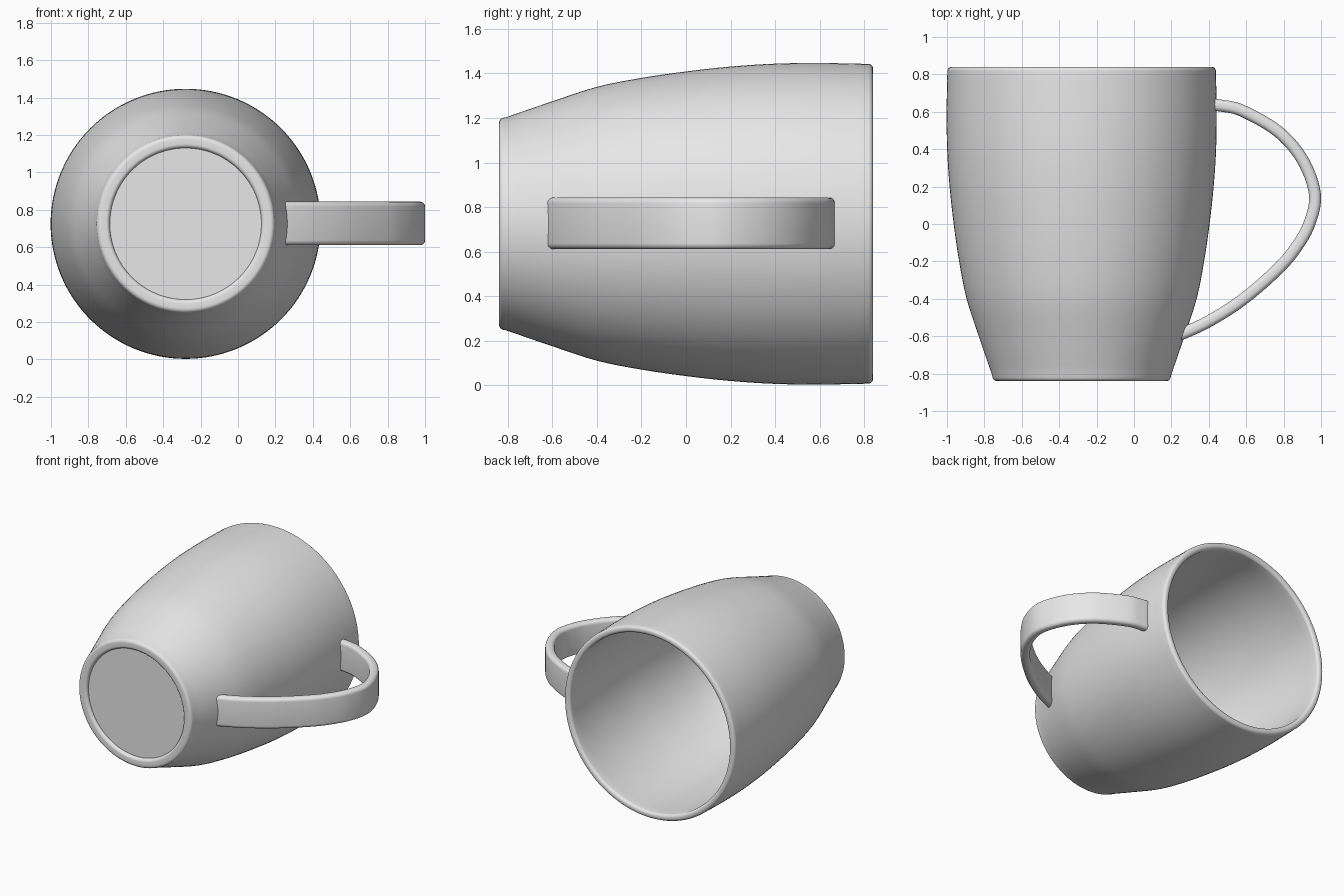
import bpy, bmesh, math
from mathutils import Vector

default = bpy.data.objects.get("Cube")
if default:
    bpy.data.objects.remove(default, do_unlink=True)

AXIS_X, AXIS_Z = -0.28, 0.725
SEGMENTS = 128

glaze = bpy.data.materials.new("light_grey_glaze")
glaze.use_nodes = True
glaze.diffuse_color = (0.8, 0.8, 0.8, 1)
glaze.node_tree.nodes["Principled BSDF"].inputs["Base Color"].default_value = (0.8, 0.8, 0.8, 1)


def smooth_path(points, steps):
    """Catmull-Rom curve through 2D points."""
    p = [Vector(q) for q in points]
    p = [2 * p[0] - p[1]] + p + [2 * p[-1] - p[-2]]
    out = []
    for i in range(1, len(p) - 2):
        a, b, c, d = p[i - 1:i + 3]
        for s in range(steps):
            t = s / steps
            out.append(0.5 * (2 * b + (c - a) * t + (2 * a - 5 * b + 4 * c - d) * t ** 2
                              + (3 * b - a - 3 * c + d) * t ** 3))
    return out + [p[-2]]


def arc(cx, cy, r, start, end, steps=6):
    angles = [math.radians(start + (end - start) * i / steps) for i in range(steps + 1)]
    return [Vector((cx + r * math.cos(a), cy + r * math.sin(a))) for a in angles]


def finish(bm, name):
    bmesh.ops.recalc_face_normals(bm, faces=bm.faces)
    mesh = bpy.data.meshes.new(name)
    bm.to_mesh(mesh)
    bm.free()
    mesh.materials.append(glaze)
    obj = bpy.data.objects.new(name, mesh)
    bpy.context.collection.objects.link(obj)
    bpy.ops.object.select_all(action='DESELECT')
    obj.select_set(True)
    bpy.context.view_layer.objects.active = obj
    bpy.ops.object.shade_smooth_by_angle(angle=math.radians(40))
    return obj


# Mug body: closed profile (radius, y) turned around the lying axis
outer = smooth_path([(0.478, -0.81), (0.55, -0.6), (0.615, -0.4), (0.655, -0.2), (0.684, 0),
                     (0.706, 0.2), (0.719, 0.4), (0.722, 0.6), (0.718, 0.818)], 4)
inner = smooth_path([(0.668, 0.818), (0.672, 0.6), (0.667, 0.4), (0.655, 0.2), (0.633, 0),
                     (0.604, -0.2), (0.563, -0.4), (0.498, -0.6), (0.45, -0.72)], 4)
foot = (arc(0.375, -0.79, 0.03, 90, 0)[-1:] + arc(0.427, -0.818, 0.022, 180, 270)
        + arc(0.452, -0.815, 0.025, 270, 340))
rim = arc(0.696, 0.818, 0.022, 0, 90) + arc(0.69, 0.818, 0.022, 90, 180)
floor = arc(0.4, -0.72, 0.05, 0, -90)
profile = [Vector((0, -0.815)), Vector((0.405, -0.815))] + foot[1:] + outer + rim[1:-1] \
    + inner + floor[1:] + [Vector((0, -0.77))]

bm = bmesh.new()
verts = [bm.verts.new((AXIS_X + p.x, p.y, AXIS_Z)) for p in profile]
edges = [bm.edges.new(pair) for pair in zip(verts, verts[1:])]
bmesh.ops.spin(bm, geom=verts + edges, cent=(AXIS_X, 0, AXIS_Z), axis=(0, 1, 0),
               angle=math.tau, steps=SEGMENTS, use_duplicate=False)
bmesh.ops.remove_doubles(bm, verts=bm.verts, dist=0.0001)
finish(bm, "mug_body")

# Handle: rounded strip swept along a curve, both ends sunk into the wall
path = smooth_path([(0.41, 0.637), (0.47, 0.632), (0.58, 0.605), (0.77, 0.495), (0.9, 0.345),
                    (0.967, 0.16), (0.937, 0), (0.86, -0.135), (0.76, -0.25), (0.58, -0.405),
                    (0.4, -0.52), (0.245, -0.593)], 6)
HALF_T, HALF_W, ROUND = 0.032, 0.116, 0.026
section = []
for k, (sx, sy) in enumerate([(1, 1), (-1, 1), (-1, -1), (1, -1)]):
    section += arc(sx * (HALF_T - ROUND), sy * (HALF_W - ROUND), ROUND, 90 * k, 90 * k + 90, 5)

bm = bmesh.new()
rings = []
last = len(path) - 1
for i, p in enumerate(path):
    along = (path[min(i + 1, last)] - path[max(i - 1, 0)]).normalized()
    side = Vector((-along.y, along.x))
    if i in (0, last):
        side = Vector((0, math.copysign(1, side.y)))
    rings.append([bm.verts.new((p.x + side.x * s.x, p.y + side.y * s.x, AXIS_Z + 0.002 + s.y))
                  for s in section])
for a, b in zip(rings, rings[1:]):
    for j in range(len(section)):
        k = (j + 1) % len(section)
        bm.faces.new((a[j], a[k], b[k], b[j]))
bm.faces.new(rings[0])
bm.faces.new(rings[-1])
finish(bm, "handle")
